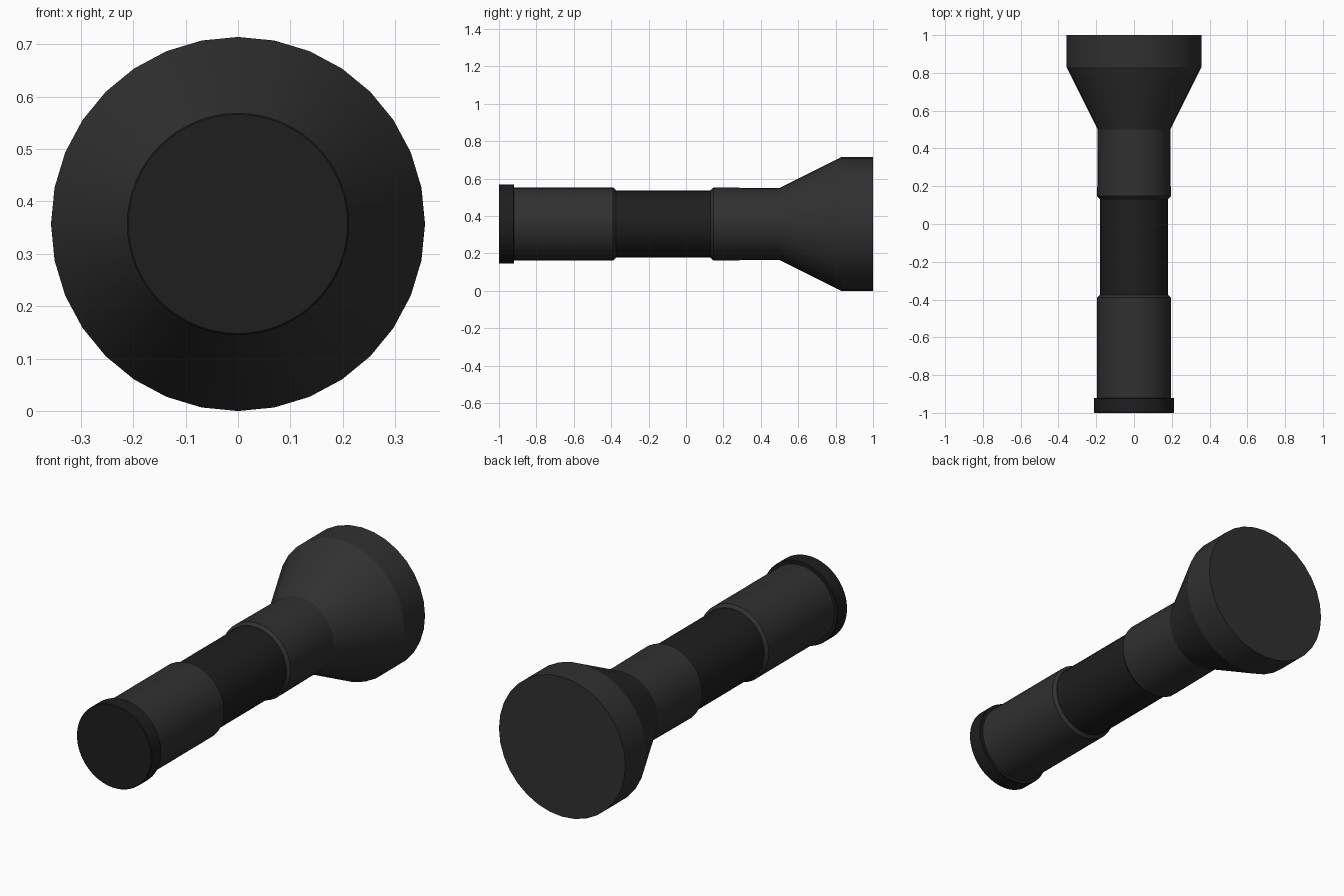
import bpy, bmesh, math

if "Cube" in bpy.data.objects:
    bpy.data.objects.remove(bpy.data.objects["Cube"])

CZ = 0.357  # height of the torch axis


def material(name, v):
    m = bpy.data.materials.new(name)
    m.diffuse_color = (v, v, v, 1)
    m.use_nodes = True
    m.node_tree.nodes["Principled BSDF"].inputs["Base Color"].default_value = m.diffuse_color
    return m


def lathe(name, profile, sides, mat, angle=30):
    """Closed solid of revolution about y from (y, radius) pairs."""
    bm = bmesh.new()
    rings = []
    for y, r in profile:
        rings.append([bm.verts.new((r * math.sin(2 * math.pi * i / sides), y,
                                    CZ + r * math.cos(2 * math.pi * i / sides)))
                      for i in range(sides)])
    for a, b in zip(rings, rings[1:]):
        for i in range(sides):
            j = (i + 1) % sides
            bm.faces.new((a[i], a[j], b[j], b[i]))
    bm.faces.new(rings[0])
    bm.faces.new(rings[-1])
    bmesh.ops.recalc_face_normals(bm, faces=bm.faces)
    me = bpy.data.meshes.new(name)
    bm.to_mesh(me)
    bm.free()
    me.materials.append(mat)
    ob = bpy.data.objects.new(name, me)
    bpy.context.collection.objects.link(ob)
    bpy.ops.object.select_all(action='DESELECT')
    ob.select_set(True)
    bpy.context.view_layer.objects.active = ob
    bpy.ops.object.shade_smooth_by_angle(angle=math.radians(angle))
    return ob


casing = material("casing", 0.03)
rubber = material("rubber", 0.013)

# Tail cap
lathe("tail_cap", [(-1.0, 0.209), (-0.997, 0.212), (-0.923, 0.212), (-0.92, 0.209)], 64, rubber)
# Rear barrel with chamfered front edge
lathe("rear_barrel", [(-0.925, 0.195), (-0.39, 0.195), (-0.375, 0.18)], 32, casing)
# Recessed grip
lathe("grip", [(-0.385, 0.179), (0.14, 0.179)], 32, rubber)
# Front barrel, cone and head rim
lathe("head", [(0.132, 0.181), (0.147, 0.195), (0.5, 0.192),
               (0.83, 0.357), (1.0, 0.357)], 32, casing, 20)
